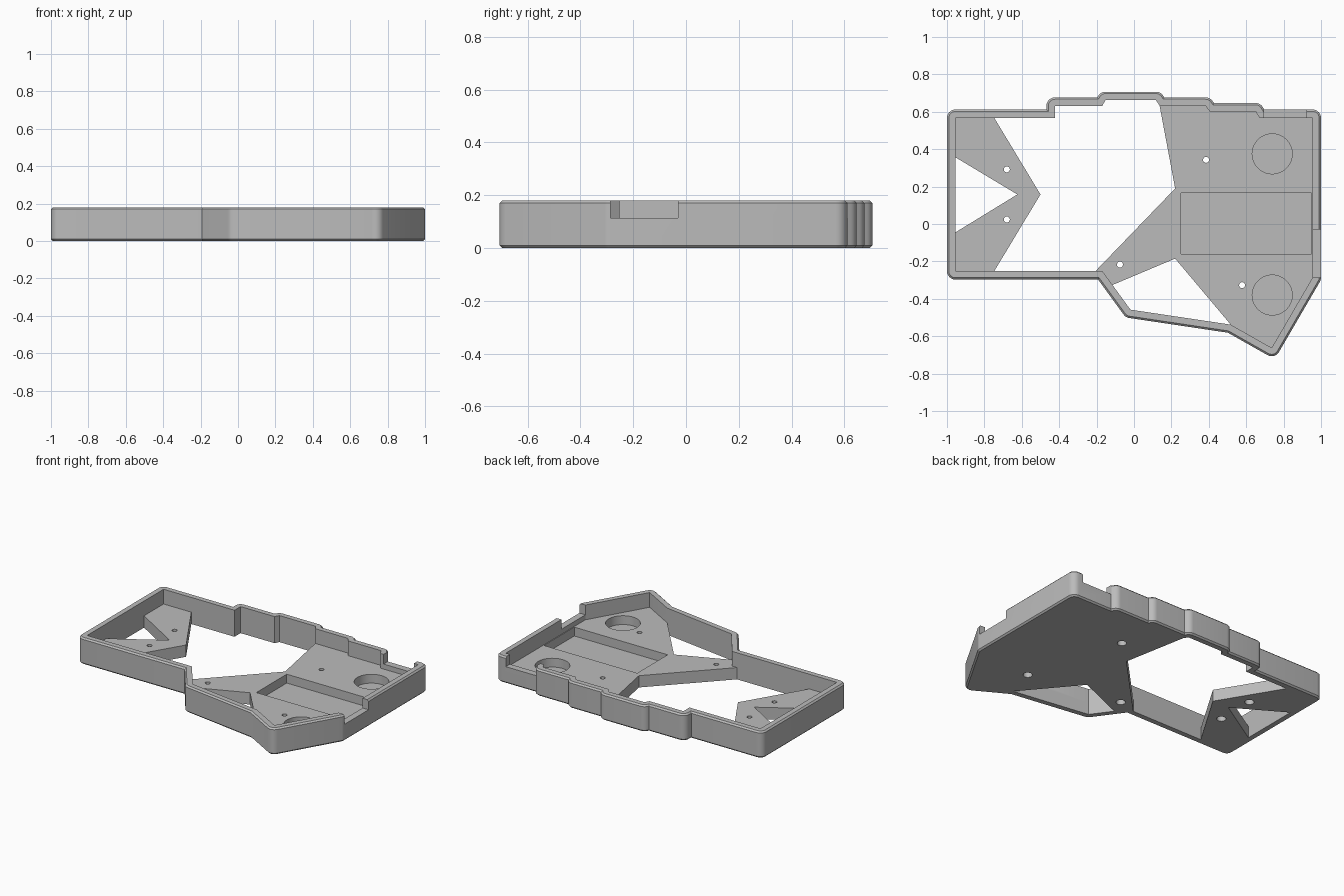
import bpy, bmesh, math
from mathutils import Vector

if "Cube" in bpy.data.objects:
    bpy.data.objects.remove(bpy.data.objects["Cube"])

HEIGHT, FLOOR, WALL, CHAMFER = 0.18, 0.08, 0.045, 0.01

# Inside outline of the tray, counter-clockwise
INNER = [(-0.955, -0.252), (-0.169, -0.252), (-0.019, -0.458), (0.517, -0.538),
         (0.736, -0.662), (0.955, -0.286), (0.955, 0.567), (0.671, 0.567),
         (0.65, 0.602), (0.404, 0.602), (0.383, 0.632), (0.137, 0.632),
         (0.118, 0.662), (-0.153, 0.662), (-0.169, 0.632), (-0.423, 0.632),
         (-0.423, 0.567), (-0.955, 0.567)]

# Openings right through the floor
OPENINGS = [
    [(-0.955, -0.045), (-0.624, 0.158), (-0.955, 0.357)],
    [(-0.747, -0.252), (-0.206, -0.252), (0.22, 0.19), (0.137, 0.632),
     (0.118, 0.662), (-0.153, 0.662), (-0.169, 0.632), (-0.423, 0.632),
     (-0.423, 0.567), (-0.747, 0.567), (-0.5, 0.158)],
    [(-0.115, -0.326), (-0.019, -0.458), (0.517, -0.538), (0.22, -0.185)],
]
SCREWS = [(-0.68, 0.292), (-0.68, 0.024), (0.385, 0.343), (-0.075, -0.217), (0.578, -0.327)]


def offset(points, r, segs=6):
    """Grow an outline by r: round arcs at convex corners, mitres at concave ones."""
    pts = [Vector(p) for p in points]
    out = []
    for i, p in enumerate(pts):
        d1 = (p - pts[i - 1]).normalized()
        d2 = (pts[(i + 1) % len(pts)] - p).normalized()
        n1, n2 = Vector((d1.y, -d1.x)), Vector((d2.y, -d2.x))
        turn = math.atan2(d1.x * d2.y - d1.y * d2.x, d1.dot(d2))
        if turn > 0:
            start = math.atan2(n1.y, n1.x)
            for k in range(segs + 1):
                a = start + turn * k / segs
                out.append(p + r * Vector((math.cos(a), math.sin(a))))
        else:
            out.append(p + (n1 + n2) * (r / (1 + n1.dot(n2))))
    return out


def loft(name, rings):
    """Closed solid through stacked rings of (outline, z)."""
    bm = bmesh.new()
    loops = [[bm.verts.new((p[0], p[1], z)) for p in pts] for pts, z in rings]
    n = len(loops[0])
    for a, b in zip(loops, loops[1:]):
        for i in range(n):
            j = (i + 1) % n
            bm.faces.new((a[i], a[j], b[j], b[i]))
    bm.faces.new(loops[0][::-1])
    bm.faces.new(loops[-1])
    bmesh.ops.recalc_face_normals(bm, faces=bm.faces)
    mesh = bpy.data.meshes.new(name)
    bm.to_mesh(mesh)
    bm.free()
    ob = bpy.data.objects.new(name, mesh)
    bpy.context.collection.objects.link(ob)
    return ob


def rect(x0, x1, y0, y1):
    return [(x0, y0), (x1, y0), (x1, y1), (x0, y1)]


def circle(c, r, n):
    return [(c[0] + r * math.cos(math.tau * k / n), c[1] + r * math.sin(math.tau * k / n))
            for k in range(n)]


# Solid body with chamfered top and bottom edges
outer, small = offset(INNER, WALL), offset(INNER, WALL - CHAMFER)
case = loft("tray_case", [(small, 0), (outer, CHAMFER), (outer, HEIGHT - CHAMFER), (small, HEIGHT)])
bpy.context.view_layer.objects.active = case
case.select_set(True)


def cut(outline, z0, z1):
    tool = loft("cutter", [(outline, z0), (outline, z1)])
    tool.hide_render = True
    mod = case.modifiers.new("cut", 'BOOLEAN')
    mod.operation, mod.solver, mod.object = 'DIFFERENCE', 'EXACT', tool
    bpy.ops.object.modifier_apply(modifier=mod.name)
    bpy.data.objects.remove(tool)


# Hollow inside and floor openings
cut(INNER, FLOOR, 0.3)
for shape in OPENINGS:
    cut(shape, -0.1, FLOOR + 0.05)

# Rectangular recess and two round pockets
cut(rect(0.25, 0.95, -0.16, 0.165), 0.02, 0.13)
for y in (0.375, -0.38):
    cut(circle((0.739, y), 0.107, 48), 0.02, 0.13)

# Screw holes, counterbored from below
for c in SCREWS:
    cut(circle(c, 0.016, 24), -0.1, 0.13)
    cut(circle(c, 0.029, 24), -0.1, 0.04)

# Notches in the right and back walls
cut(rect(0.9, 1.1, -0.286, -0.03), 0.114, 0.3)
cut(rect(0.695, 0.923, 0.5, 0.7), 0.114, 0.3)

# Plain grey plastic
mat = bpy.data.materials.new("grey plastic")
mat.diffuse_color = (0.5, 0.5, 0.5, 1)
mat.use_nodes = True
mat.node_tree.nodes["Principled BSDF"].inputs["Base Color"].default_value = mat.diffuse_color
case.data.materials.clear()
case.data.materials.append(mat)
bpy.ops.object.shade_smooth_by_angle(angle=math.radians(30))
